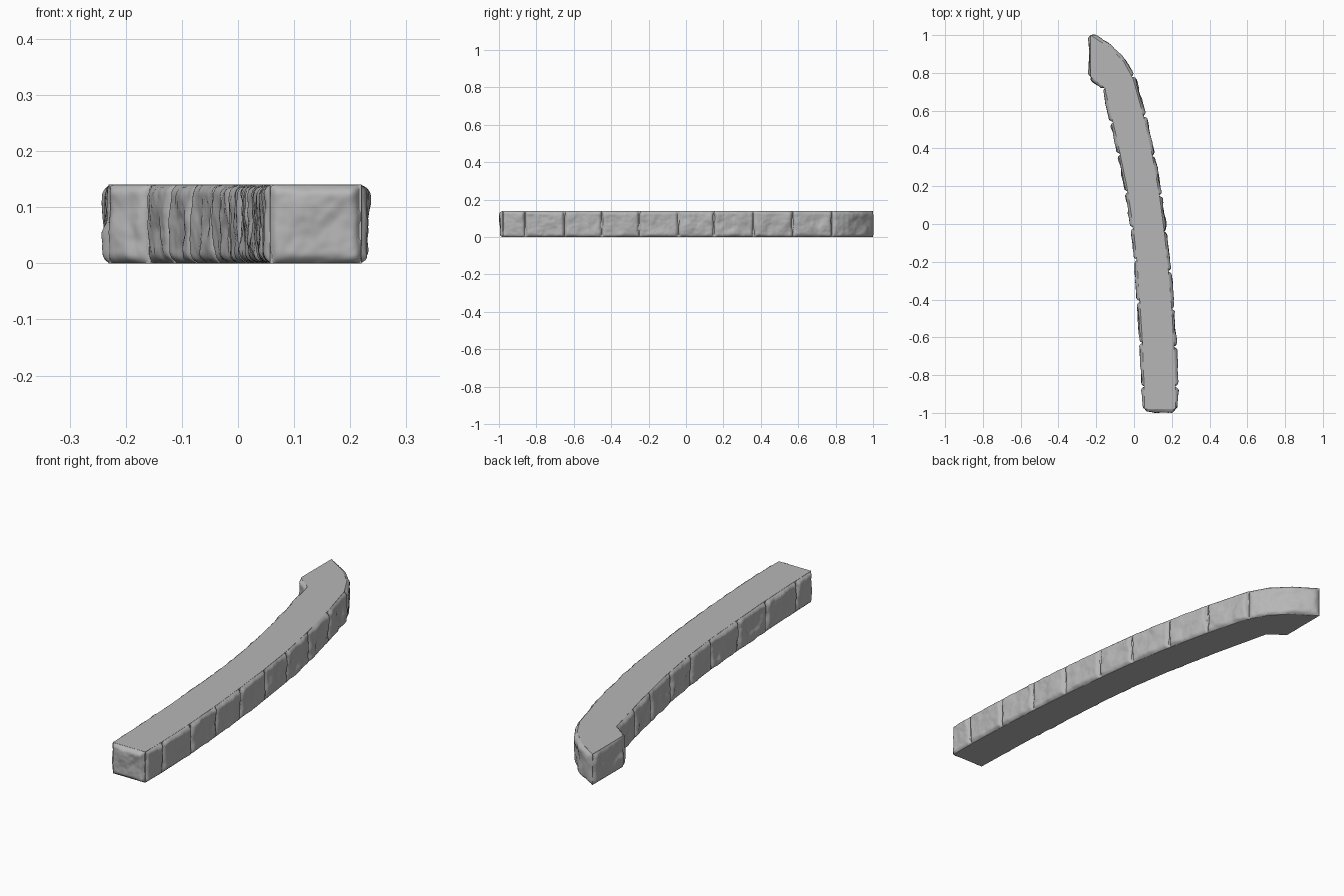
import bpy
import bmesh
from math import sqrt
from mathutils import Vector, noise

if "Cube" in bpy.data.objects:
    bpy.data.objects.remove(bpy.data.objects["Cube"])

HEIGHT = 0.14
COLS, ROWS = 44, 28

stone_grey = bpy.data.materials.new("stone grey")
stone_grey.use_nodes = True
GREY = (0.47, 0.47, 0.47, 1)
stone_grey.diffuse_color = GREY
stone_grey.node_tree.nodes["Principled BSDF"].inputs["Base Color"].default_value = GREY

# Plan of the two long sides, front to back
RIGHT = [(0.22, -0.98), (0.22, -0.86), (0.212, -0.65), (0.20, -0.45), (0.182, -0.25),
         (0.16, -0.04), (0.135, 0.15), (0.097, 0.36), (0.05, 0.57), (-0.005, 0.77),
         (-0.055, 0.86), (-0.13, 0.935), (-0.23, 1.0)]
LEFT = [(0.057, -0.98), (0.05, -0.76), (0.043, -0.6), (0.03, -0.4), (0.016, -0.2),
        (-0.006, 0.0), (-0.038, 0.2), (-0.09, 0.45), (-0.155, 0.72)]
HEEL, TIP = (-0.23, 0.78), (-0.23, 1.0)

# Joints between the blocks, as y positions
RIGHT_JOINTS = [-0.98, -0.86, -0.65, -0.45, -0.25, -0.04, 0.15, 0.36, 0.57, 0.78, 1.0]
LEFT_JOINTS = [-0.98, -0.86, -0.63, -0.41, -0.19, -0.02, 0.17, 0.37, 0.54, 0.72]


def add_object(name, bm):
    bmesh.ops.recalc_face_normals(bm, faces=bm.faces)
    mesh = bpy.data.meshes.new(name)
    bm.to_mesh(mesh)
    bm.free()
    mesh.materials.append(stone_grey)
    obj = bpy.data.objects.new(name, mesh)
    bpy.context.collection.objects.link(obj)
    return obj


def on_side(side, y):
    """Point of a long side at the given y."""
    for (xa, ya), (xb, yb) in zip(side, side[1:]):
        if y <= yb + 1e-6:
            return Vector((xa + (xb - xa) * (y - ya) / (yb - ya), y, 0))
    return Vector((*side[-1], 0))


def steps(a, b):
    return [a + (b - a) * i / COLS for i in range(COLS + 1)]


def rim(distance, radius):
    """Quarter-round profile rising from a block's edge."""
    e = min(max(distance / radius, 0), 1)
    return sqrt(1 - (1 - e) ** 2)


def stone(name, path, depth=0.013):
    """Rough pillow-shaped block face standing out from a plan path."""
    length = sum((b - a).length for a, b in zip(path, path[1:]))
    bm = bmesh.new()
    grid = []
    for i, base in enumerate(path):
        tangent = (path[min(i + 1, COLS)] - path[max(i - 1, 0)]).normalized()
        out = Vector((tangent.y, -tangent.x, 0))
        along = min(i, COLS - i) / COLS * length
        column = []
        for j in range(ROWS + 1):
            z = HEIGHT * j / ROWS
            p = base + Vector((0, 0, z))
            # uneven joint line, then the rounded edge
            wobble = 0.004 * (1 + noise.noise(p * 22))
            upright = min(z, HEIGHT - z)
            swell = rim(along - wobble, 0.018) * rim(upright - wobble * 0.6, 0.018)
            # chipped ledges and soft lumps
            ledge = max(-1, min(1, 5 * noise.noise(p * 11 + Vector((3, 7, 1)))))
            lumps = 0.0025 * ledge + 0.004 * noise.noise(p * 24) + 0.0015 * noise.noise(p * 60)
            offset = min(swell * (depth + lumps), 0.02) - 0.001 * (1 - swell)
            column.append(bm.verts.new(p + out * offset))
        grid.append(column)
    for a, b in zip(grid, grid[1:]):
        for j in range(ROWS):
            bm.faces.new((a[j], b[j], b[j + 1], a[j + 1]))
    obj = add_object(name, bm)
    # an open sheet keeps its outward winding
    face = obj.data.polygons[(COLS // 2) * ROWS + ROWS // 2]
    middle = path[COLS // 2 + 1] - path[COLS // 2]
    if face.normal.dot(Vector((middle.y, -middle.x, 0))) < 0:
        obj.data.flip_normals()
    obj.data.shade_smooth()
    return obj


def straight(a, b):
    a, b = Vector((*a, 0)), Vector((*b, 0))
    return [a.lerp(b, i / COLS) for i in range(COLS + 1)]


# Solid core with flat top and bottom
bm = bmesh.new()
outline = RIGHT + [HEEL] + LEFT[::-1]
bottom = bm.faces.new([bm.verts.new((x, y, 0)) for x, y in outline])
extruded = bmesh.ops.extrude_face_region(bm, geom=[bottom], use_keep_orig=True)
top = [v for v in extruded["geom"] if isinstance(v, bmesh.types.BMVert)]
bmesh.ops.translate(bm, verts=top, vec=(0, 0, HEIGHT))
add_object("wall_core", bm)

# Blocks along the two long sides
for n, (a, b) in enumerate(zip(RIGHT_JOINTS, RIGHT_JOINTS[1:]), 1):
    stone(f"right_block_{n}", [on_side(RIGHT, y) for y in steps(a, b)])
for n, (a, b) in enumerate(zip(LEFT_JOINTS, LEFT_JOINTS[1:]), 1):
    stone(f"left_block_{n}", [on_side(LEFT, y) for y in steps(b, a)])

# Blocks on the ends and the inner corner
stone("front_block", straight(LEFT[0], RIGHT[0]), 0.016)
stone("back_block", straight(TIP, HEEL), 0.009)
stone("corner_block", straight(HEEL, LEFT[-1]))
